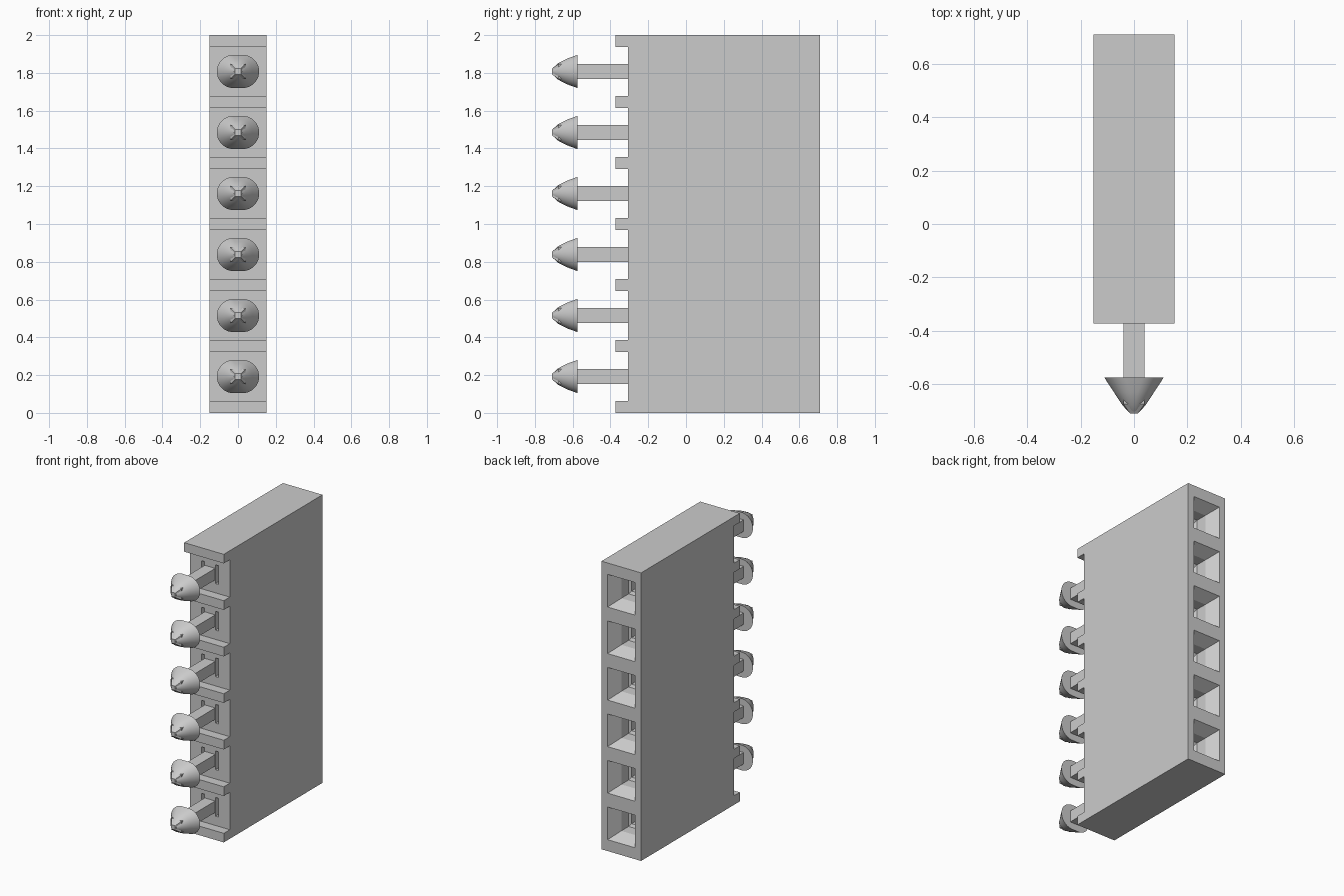
import bpy, bmesh, math

if "Cube" in bpy.data.objects:
    bpy.data.objects.remove(bpy.data.objects["Cube"], do_unlink=True)

GREY = (0.6, 0.6, 0.6, 1)
grey = bpy.data.materials.new("housing grey")
grey.use_nodes = True
grey.diffuse_color = GREY
grey.node_tree.nodes["Principled BSDF"].inputs["Base Color"].default_value = GREY

COUNT, PITCH = 6, 0.323
HALF_W, BACK, RECESS, RIB = 0.152, 0.71, -0.307, -0.373
centres = [1 + (i - (COUNT - 1) / 2) * PITCH for i in range(COUNT)]


def loft(bm, rings):
    """Skin a list of closed point rings and cap both ends."""
    loops = [[bm.verts.new(p) for p in ring] for ring in rings]
    n = len(loops[0])
    for a, b in zip(loops, loops[1:]):
        for i in range(n):
            j = (i + 1) % n
            bm.faces.new((a[i], a[j], b[j], b[i]))
    bm.faces.new(loops[0][::-1])
    bm.faces.new(loops[-1])


def rect(y, hx, hz, z, x=0):
    return [(x + sx * hx, y, z + sz * hz)
            for sx, sz in ((-1, -1), (1, -1), (1, 1), (-1, 1))]


def stadium(y, rx, rz, z, segments=32):
    """Rounded ring, wider than it is high."""
    shift = rx - rz
    ring = []
    for i in range(segments):
        a = 2 * math.pi * (i + 0.5) / segments
        ring.append((math.copysign(shift, math.cos(a)) + rz * math.cos(a),
                     y, z + rz * math.sin(a)))
    return ring


def finish(name, bm):
    bmesh.ops.recalc_face_normals(bm, faces=bm.faces)
    mesh = bpy.data.meshes.new(name)
    bm.to_mesh(mesh)
    bm.free()
    mesh.materials.append(grey)
    obj = bpy.data.objects.new(name, mesh)
    bpy.context.collection.objects.link(obj)
    return obj


# Housing: comb-shaped side profile with ribs between the pins
outline = [(BACK, 0), (RIB, 0)]
for z in centres:
    lo, hi = z - 0.1295, z + 0.1295
    outline += [(RIB, lo), (RECESS, lo), (RECESS, hi), (RIB, hi)]
outline += [(RIB, 2), (BACK, 2)]
bm = bmesh.new()
loft(bm, [[(x, y, z) for y, z in outline] for x in (-HALF_W, HALF_W)])
housing = finish("housing", bm)

# Sockets in the back and narrow slots beside each pin
bm = bmesh.new()
for z in centres:
    loft(bm, [rect(BACK + 0.02, 0.117, 0.124, z),
              rect(BACK - 0.08, 0.056, 0.07, z),
              rect(BACK - 0.16, 0.056, 0.07, z),
              rect(BACK - 0.17, 0.04, 0.05, z),
              rect(BACK - 0.7, 0.04, 0.05, z)])
    for side in (-1, 1):
        loft(bm, [rect(RECESS - 0.02, 0.012, 0.065, z, side * 0.054),
                  rect(RECESS + 0.2, 0.012, 0.065, z, side * 0.054)])
cutter = finish("socket_cutter", bm)
cutter.hide_render = True
cut = housing.modifiers.new("sockets", "BOOLEAN")
cut.operation, cut.solver, cut.object = "DIFFERENCE", "EXACT", cutter
bpy.context.view_layer.objects.active = housing
bpy.ops.object.modifier_apply(modifier=cut.name)
bpy.data.objects.remove(cutter, do_unlink=True)

# Pins: square shaft with a tapered tip, and a flared barb head
for number, z in enumerate(centres, 1):
    bm = bmesh.new()
    loft(bm, [rect(RECESS + 0.02, 0.04, 0.04, z),
              rect(-0.675, 0.04, 0.04, z),
              rect(-0.71, 0.015, 0.015, z)])
    finish(f"pin_shaft_{number}", bm)

    bm = bmesh.new()
    loft(bm, [stadium(-0.575, 0.112, 0.088, z),
              stadium(-0.63, 0.076, 0.068, z),
              stadium(-0.68, 0.043, 0.042, z),
              stadium(-0.705, 0.02, 0.018, z)])
    head = finish(f"pin_head_{number}", bm)
    bpy.ops.object.select_all(action="DESELECT")
    head.select_set(True)
    bpy.context.view_layer.objects.active = head
    bpy.ops.object.shade_smooth_by_angle(angle=math.radians(35))
